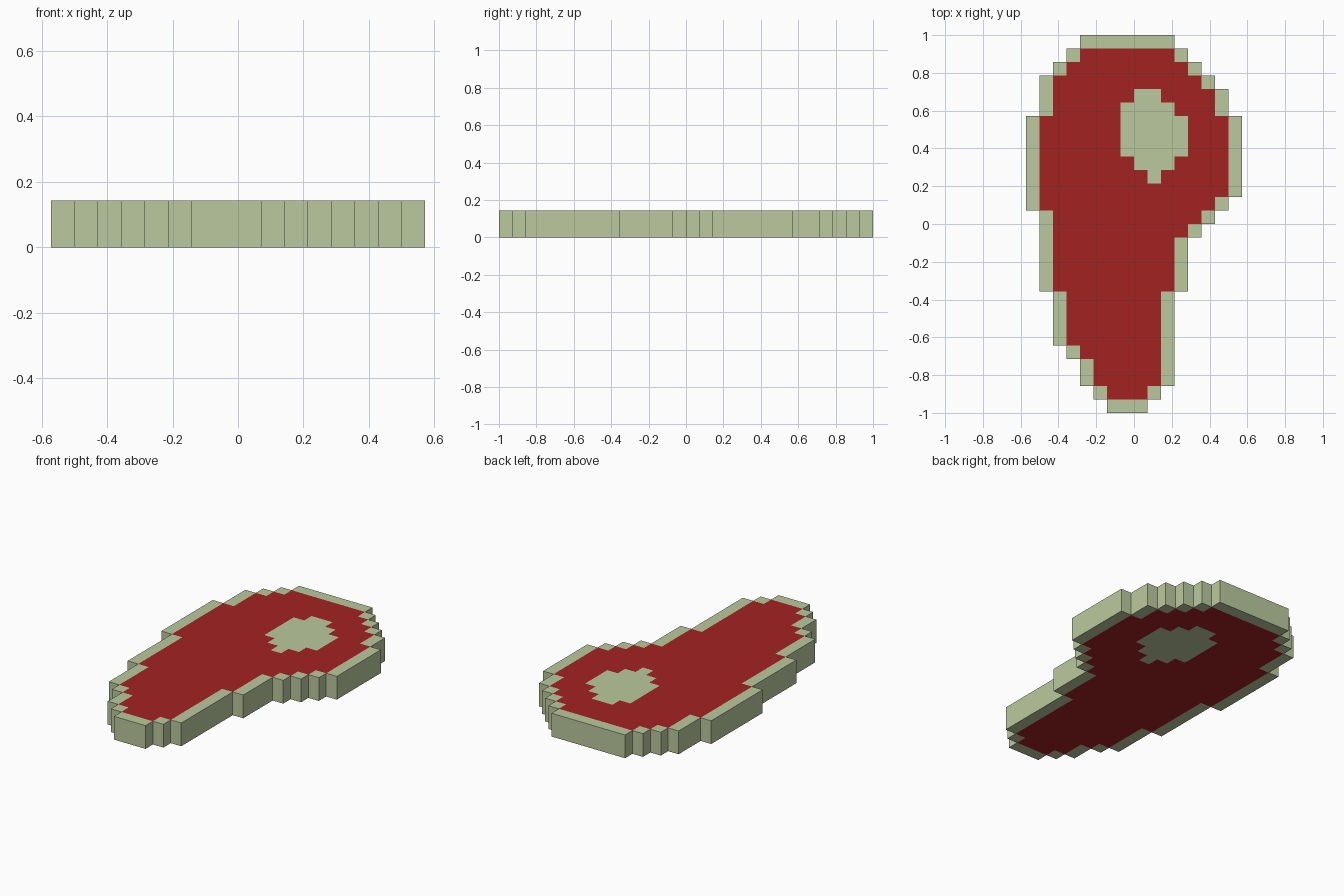
import bpy, bmesh

if "Cube" in bpy.data.objects:
    bpy.data.objects.remove(bpy.data.objects["Cube"])

U = 1 / 14          # pixel size
THICK = 2 * U

# outline bands: (top, bottom, left, right) in pixels
OUTLINE = [(14, 13, -4, 3), (13, 12, -5, 4), (12, 11, -6, 5), (11, 10, -7, 6),
           (10, 8, -7, 7), (8, 2, -8, 8), (2, 1, -8, 7), (1, 0, -7, 6),
           (0, -1, -7, 5), (-1, -5, -7, 4), (-5, -9, -6, 3), (-9, -10, -5, 3),
           (-10, -12, -4, 3), (-12, -13, -3, 2), (-13, -14, -2, 1)]
# pale bone patch inside the red meat
BONE = [(10, 9, 0, 2), (9, 8, -1, 3), (8, 5, -1, 4), (5, 4, 0, 3), (4, 3, 1, 2)]


def cells(bands):
    return {(x, y) for t, b, l, r in bands for y in range(b, t) for x in range(l, r)}


def material(name, rgb):
    m = bpy.data.materials.new(name)
    m.diffuse_color = (*rgb, 1)
    m.use_nodes = True
    m.node_tree.nodes["Principled BSDF"].inputs["Base Color"].default_value = m.diffuse_color
    return m


shape, bone = cells(OUTLINE), cells(BONE)


def is_meat(x, y):
    # red where all four neighbours are inside the outline
    near = {(x + 1, y), (x - 1, y), (x, y + 1), (x, y - 1)}
    return near <= shape and (x, y) not in bone


# flat pixel sheet
bm = bmesh.new()
verts = {}


def vert(x, y):
    if (x, y) not in verts:
        verts[x, y] = bm.verts.new((x * U, y * U, 0))
    return verts[x, y]


for x, y in sorted(shape):
    f = bm.faces.new([vert(x, y), vert(x + 1, y), vert(x + 1, y + 1), vert(x, y + 1)])
    f.material_index = int(is_meat(x, y))

# thicken into a slab; side walls take the rim colour
ext = bmesh.ops.extrude_face_region(bm, geom=bm.faces[:], use_keep_orig=True)
bmesh.ops.translate(bm, vec=(0, 0, THICK),
                    verts=[g for g in ext["geom"] if isinstance(g, bmesh.types.BMVert)])
bmesh.ops.recalc_face_normals(bm, faces=bm.faces[:])
for f in bm.faces:
    if abs(f.normal.z) < 0.5:
        f.material_index = 0

# merge flat pixels of one colour
bmesh.ops.dissolve_limit(bm, angle_limit=0.01, verts=bm.verts[:], edges=bm.edges[:],
                         delimit={'MATERIAL'})
bmesh.ops.triangulate(bm, faces=[f for f in bm.faces if len(f.verts) > 4])

mesh = bpy.data.meshes.new("steak_slab")
bm.to_mesh(mesh)
bm.free()
mesh.materials.append(material("pale green rim", (0.497, 0.584, 0.342)))
mesh.materials.append(material("red meat", (0.371, 0.016, 0.016)))
bpy.context.collection.objects.link(bpy.data.objects.new("steak_slab", mesh))
